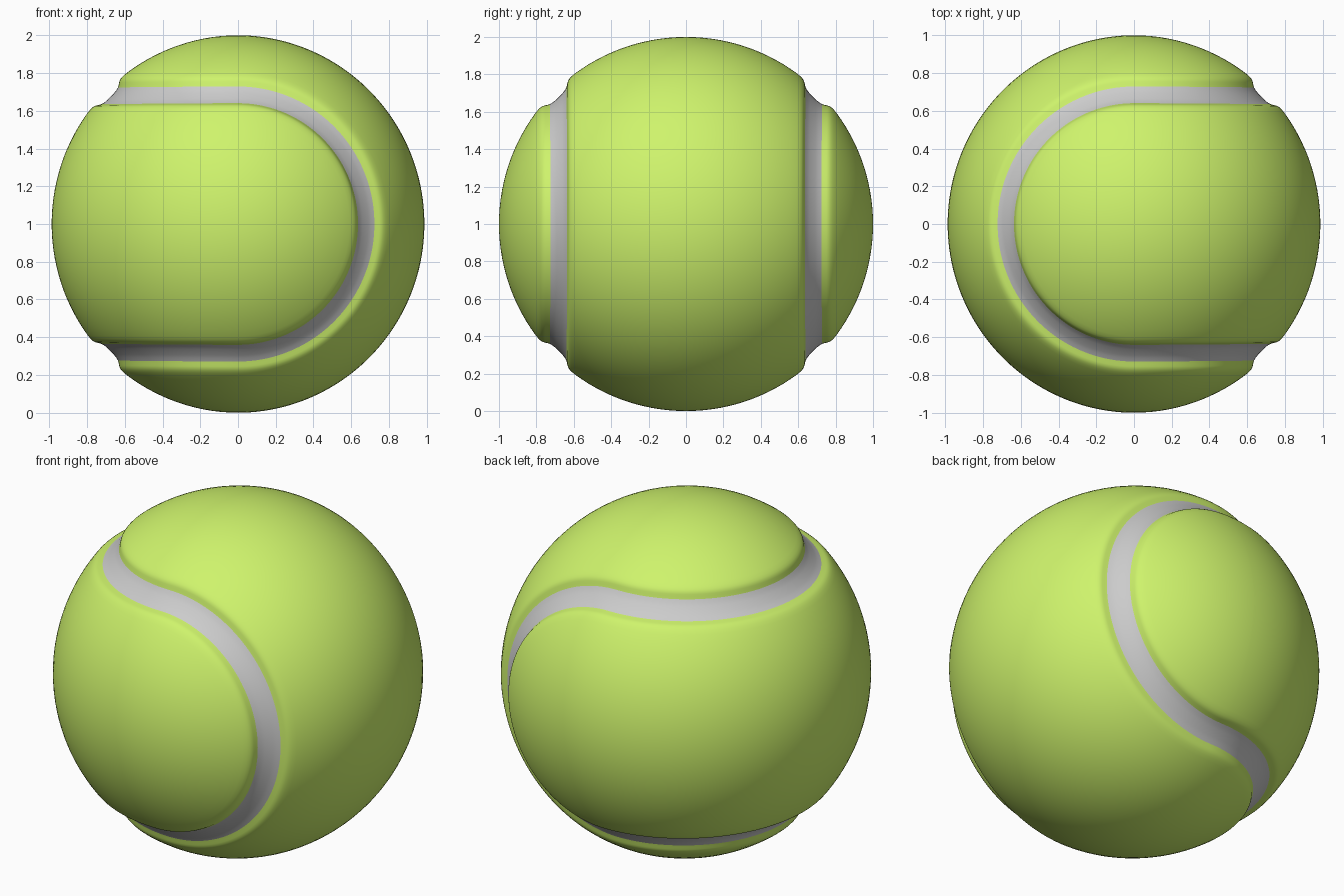
import bpy, bmesh
from math import sin, cos, radians, pi
from mathutils import Vector

if "Cube" in bpy.data.objects:
    bpy.data.objects.remove(bpy.data.objects["Cube"])

# Groove cross-section: (degrees from seam centre line, radius)
GROOVE = [(0, .961), (1.3, .9615), (2.5, .964), (3.7, .970), (4.4, .978), (5.0, .986),
          (5.6, .9925), (6.3, .9965), (7.2, .999), (8.5, 1.0)]
SEAM_HALF = 3.7
STEPS = 96          # divisions around each half ball

# Profile for 0..90 degrees of latitude, symmetric about the seam at 45
offsets = GROOVE + [(8.5 + 36.5 * i / 14, 1.0) for i in range(1, 15)]
quarter = [(45 - d, r) for d, r in reversed(offsets)] + [(45 + d, r) for d, r in offsets[1:]]
profile = [(-a, r) for a, r in reversed(quarter)] + quarter[1:]


def place(lat, r, turn, flipped):
    """Point on one half ball; the other half is the same, turned over."""
    a, t = radians(lat), pi * turn / STEPS
    x, y, z = -cos(a) * sin(t), cos(a) * cos(t), sin(a)
    if flipped:
        x, y, z = -x, z, y
    r *= 1 - 0.0125 * abs(x) ** 1.5     # slightly flatter along x
    return Vector((x * r, y * r, z * r + 1))


def build(name, is_seam):
    bm = bmesh.new()
    for flipped in (False, True):
        grid = [[bm.verts.new(place(lat, r, t, flipped)) for t in range(STEPS + 1)]
                for lat, r in profile]
        for i in range(len(profile) - 1):
            mid = abs((profile[i][0] + profile[i + 1][0]) / 2)
            if (abs(mid - 45) < SEAM_HALF) == is_seam:
                for t in range(STEPS):
                    bm.faces.new((grid[i][t], grid[i][t + 1],
                                  grid[i + 1][t + 1], grid[i + 1][t]))
    bmesh.ops.remove_doubles(bm, verts=bm.verts, dist=1e-4)
    bmesh.ops.delete(bm, geom=[v for v in bm.verts if not v.link_faces], context='VERTS')
    # Point every face outwards
    for f in bm.faces:
        f.normal_update()
        if f.normal.dot(f.calc_center_median() - Vector((0, 0, 1))) < 0:
            f.normal_flip()
    for f in bm.faces:
        f.smooth = True
    me = bpy.data.meshes.new(name)
    bm.to_mesh(me)
    bm.free()
    ob = bpy.data.objects.new(name, me)
    bpy.context.collection.objects.link(ob)
    return ob


# Green felt panels and the grey seam band between them
felt = build("felt_panels", False)
seam = build("seam_band", True)

green = bpy.data.materials.new("green_felt")
green.diffuse_color = (0.62, 0.90, 0.15, 1)
green.use_nodes = True
green.node_tree.nodes["Principled BSDF"].inputs["Base Color"].default_value = green.diffuse_color
felt.data.materials.append(green)
